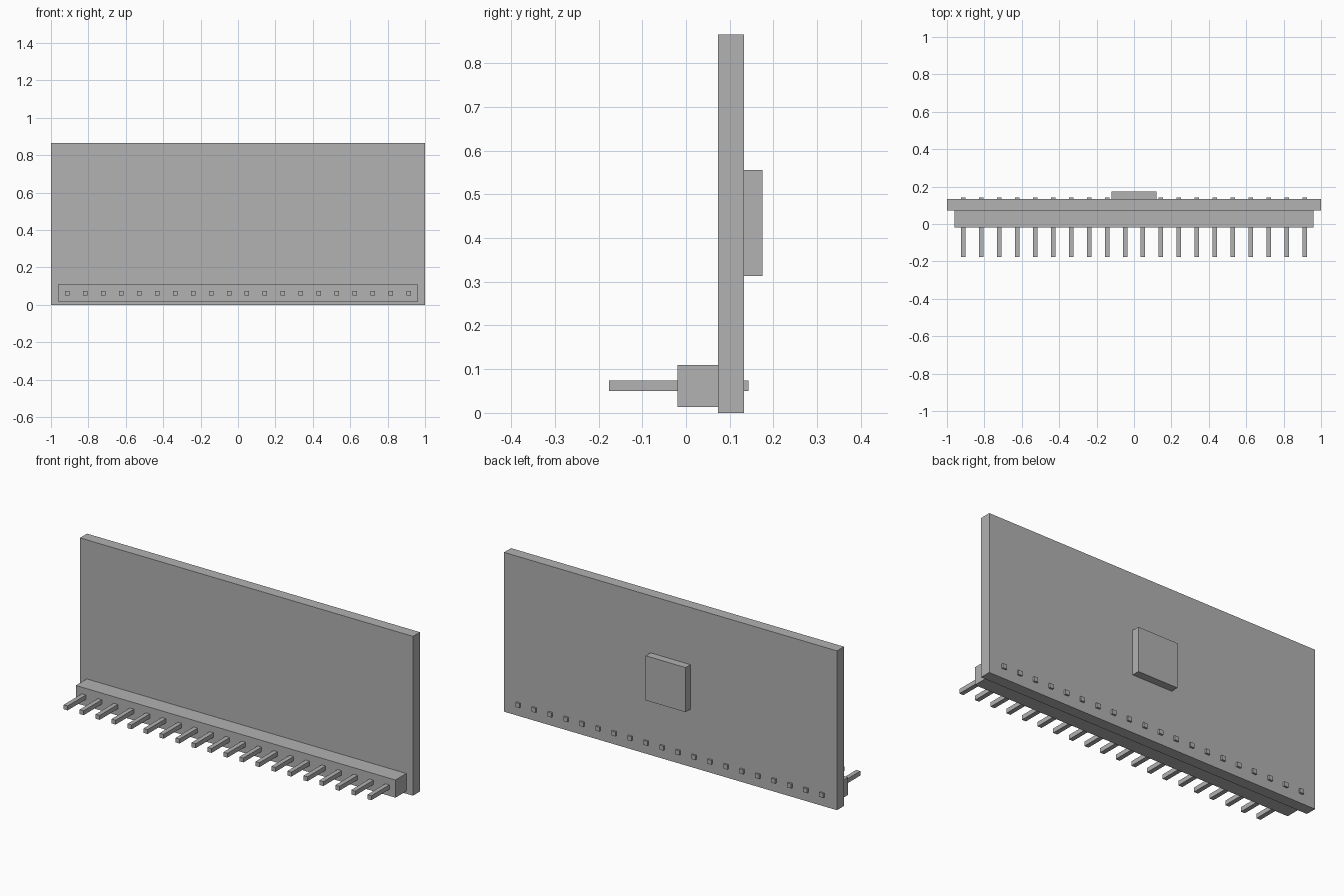
import bpy

default_cube = bpy.data.objects.get("Cube")
if default_cube:
    bpy.data.objects.remove(default_cube, do_unlink=True)

GREY = (0.445, 0.445, 0.445, 1)
grey = bpy.data.materials.new("plain grey")
grey.use_nodes = True
grey.diffuse_color = GREY
grey.node_tree.nodes["Principled BSDF"].inputs["Base Color"].default_value = GREY


def box(name, x, y, z):
    """Box spanning the given (low, high) range on each axis."""
    spans = (x, y, z)
    bpy.ops.mesh.primitive_cube_add(size=1, location=[(a + b) / 2 for a, b in spans])
    obj = bpy.context.object
    obj.name = name
    obj.scale = [b - a for a, b in spans]
    bpy.ops.object.transform_apply(location=False, rotation=False, scale=True)
    obj.data.materials.append(grey)
    return obj


# Upright board, pin header strip on the front, chip on the back
box("board", (-1, 1), (0.073, 0.133), (0, 0.865))
box("header_strip", (-0.96, 0.96), (-0.02, 0.073), (0.014, 0.11))
box("chip", (-0.12, 0.12), (0.133, 0.175), (0.313, 0.555))

# Row of square pins passing through the header and the board
PINS = 20
PITCH = 0.096
HALF = 0.012
for i in range(PINS):
    x = (i - (PINS - 1) / 2) * PITCH
    box(f"pin_{i + 1}", (x - HALF, x + HALF), (-0.176, 0.143), (0.05, 0.074))
